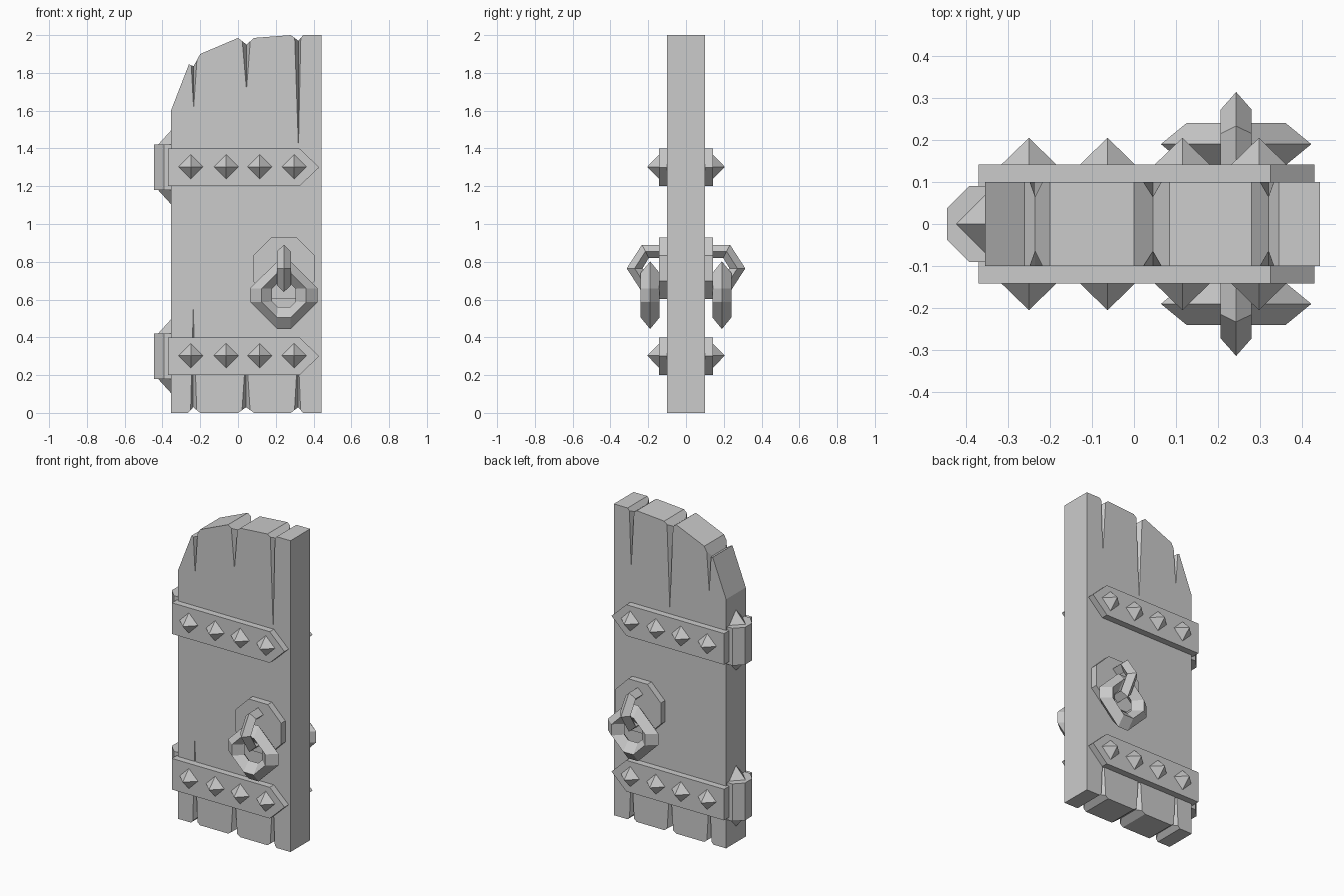
import bpy, bmesh
from mathutils import Vector

cube = bpy.data.objects.get("Cube")
if cube:
    bpy.data.objects.remove(cube, do_unlink=True)

grey = bpy.data.materials.new("plain grey")
grey.use_nodes = True
grey.diffuse_color = (0.6, 0.6, 0.6, 1)
grey.node_tree.nodes["Principled BSDF"].inputs["Base Color"].default_value = (0.6, 0.6, 0.6, 1)


def finish(name, bm, mirror=False):
    bmesh.ops.recalc_face_normals(bm, faces=bm.faces)
    mesh = bpy.data.meshes.new(name)
    bm.to_mesh(mesh)
    bm.free()
    mesh.materials.append(grey)
    obj = bpy.data.objects.new(name, mesh)
    bpy.context.collection.objects.link(obj)
    if mirror:  # same fitting on the back face
        mod = obj.modifiers.new("both_sides", 'MIRROR')
        mod.use_axis = (False, True, False)
    return obj


def loft(name, rings, closed=False, mirror=False):
    """Skin a row of equal-length point rings."""
    bm = bmesh.new()
    loops = [[bm.verts.new(p) for p in ring] for ring in rings]
    pairs = list(zip(loops, loops[1:]))
    if closed:
        pairs.append((loops[-1], loops[0]))
    else:
        bm.faces.new(loops[0])
        bm.faces.new(loops[-1])
    for a, b in pairs:
        for i in range(len(a)):
            j = (i + 1) % len(a)
            bm.faces.new((a[i], a[j], b[j], b[i]))
    return finish(name, bm, mirror)


def slab(name, outline, y0, y1, mirror=False):
    return loft(name, [[(x, y, z) for x, z in outline] for y in (y0, y1)], mirror=mirror)


def pyramid(name, base, tip, side, mirror=False):
    """Four-sided spike on a diamond base; side and up span the base."""
    base, tip, side = Vector(base), Vector(tip), Vector(side)
    up = (tip - base).normalized().cross(side)
    bm = bmesh.new()
    ring = [bm.verts.new(base + d) for d in (side, up, -side, -up)]
    apex = bm.verts.new(tip)
    bm.faces.new(ring)
    for i in range(4):
        bm.faces.new((ring[i], ring[(i + 1) % 4], apex))
    return finish(name, bm, mirror)


def octagon(a, b):
    return [(a, -b), (a, b), (b, a), (-b, a), (-a, b), (-a, -b), (-b, -a), (b, -a)]


# Door panel with a V nick at the end of each board joint
# each nick: left corner, deepest point, right corner, front and back crack tips
top_nicks = [((-0.26, 1.845), (-0.235, 1.835), (-0.2, 1.90), 1.61, 1.62),
             ((0.0, 1.985), (0.045, 1.95), (0.085, 1.985), 1.71, 1.43),
             ((0.28, 2.0), (0.32, 1.97), (0.345, 2.0), 1.4, 1.63)]
low_nicks = [((-0.265, 0), (-0.237, 0.03), (-0.2, 0), 0.55, 0.34),
             ((0.0, 0), (0.043, 0.03), (0.085, 0), 0.34, 0.34),
             ((0.28, 0), (0.318, 0.03), (0.345, 0), 0.34, 0.34)]
outline = [(-0.355, 0), (-0.355, 1.6)]
for nick in top_nicks:
    outline += nick[:3]
outline += [(0.443, 2.0), (0.443, 0)]
for nick in reversed(low_nicks):
    outline += reversed(nick[:3])
door = slab("door_panel", outline, -0.1, 0.1)

# Tapered cracks cut into both faces, all in one cutter
bm = bmesh.new()
for left, deep, right, front_tip, back_tip in top_nicks + low_nicks:
    for s, tip_z in ((-1, front_tip), (1, back_tip)):
        tip = Vector((deep[0], 0.1 * s, tip_z))
        low = Vector((deep[0], 0.065 * s, deep[1]))
        ends = [Vector(((p[0] + deep[0]) / 2, 0.1 * s, (p[1] + deep[1]) / 2)) for p in (left, right)]
        rays = [tip] + [tip + (p - tip) * 1.15 for p in ends]
        points = rays + [p + Vector((0, 0.05 * s, 0)) for p in rays] + [tip + (low - tip) * 1.15]
        verts = [bm.verts.new(p) for p in points]
        hull = bmesh.ops.convex_hull(bm, input=verts)
cutter = finish("crack_cutter", bm)
cutter.hide_render = True
cutter.hide_viewport = True
cut = door.modifiers.new("cracks", 'BOOLEAN')
cut.operation = 'DIFFERENCE'
cut.solver = 'EXACT'
cut.object = cutter

# Straps, studs and hinge barrels
for label, z in (("lower", 0.3), ("upper", 1.3)):
    strap = [(-0.37, z - 0.1), (0.325, z - 0.1), (0.43, z), (0.325, z + 0.1), (-0.37, z + 0.1)]
    slab(label + "_strap", strap, -0.142, -0.09, mirror=True)
    for x in (-0.25, -0.063, 0.115, 0.297):
        pyramid(label + "_stud", (x, -0.14, z + 0.003), (x, -0.205, z + 0.003), (0.067, 0, 0), mirror=True)
    barrel = [(x - 0.355, y) for x, y in octagon(0.09, 0.037)]
    loft(label + "_hinge", [[(x, y, z + h) for x, y in barrel] for h in (-0.12, 0.12)])
    for s in (-1, 1):
        pyramid(label + "_hinge_spike", (-0.355, 0, z + 0.12 * s), (-0.355, 0, z + 0.195 * s), (0.068, 0, 0))

# Handle plate
cx, cz = 0.243, 0.765
slab("handle_plate", [(cx + x, cz + z) for x, z in octagon(0.163, 0.068)], -0.142, -0.09, mirror=True)

# Staple: diamond bar bent out from the plate and back
path = [(0.12, 0.09), (0.215, 0.09), (0.272, 0), (0.215, -0.09), (0.12, -0.09)]
offset = [(0, 0.035), (0.018, 0.035), (0.042, 0), (0.018, -0.035), (0, -0.035)]
staple = []
for (y, z), (dy, dz) in zip(path, offset):
    staple.append([(cx + 0.037, -y, cz + z), (cx, -y - dy, cz + z + dz),
                   (cx - 0.037, -y, cz + z), (cx, -y + dy, cz + z - dz)])
loft("handle_staple", staple, mirror=True)

# Ring: diamond section swept round a cut-corner square
rz = 0.623
section = [(0.179, 0.036, 0.19), (0.118, 0.036, 0.24), (0.062, 0.034, 0.19), (0.118, 0.036, 0.14)]
ring = [[(cx + x, -y, rz + z) for x, z in octagon(a, b)] for a, b, y in section]
loft("handle_ring", ring, closed=True, mirror=True)
